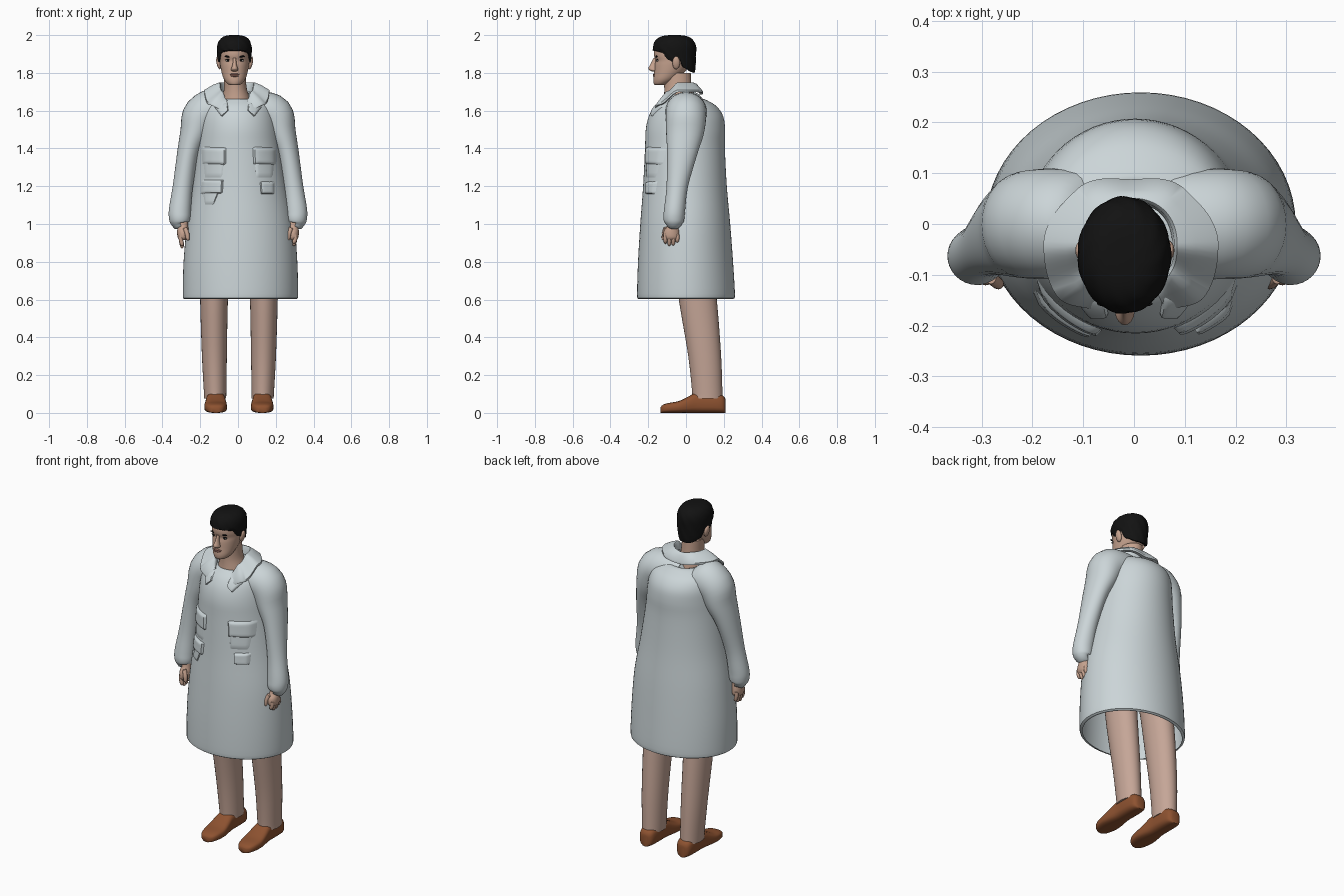
import bpy, bmesh, math
from mathutils import Vector as V
from mathutils.bvhtree import BVHTree

if "Cube" in bpy.data.objects:
    bpy.data.objects.remove(bpy.data.objects["Cube"])


def material(name, rgb):
    m = bpy.data.materials.new(name)
    m.diffuse_color = (*rgb, 1)
    m.use_nodes = True
    m.node_tree.nodes["Principled BSDF"].inputs["Base Color"].default_value = m.diffuse_color
    return m


COAT = material("pale_grey_cloth", (0.60, 0.665, 0.685))
SKIN = material("skin", (0.56, 0.36, 0.27))
TROUSER = material("beige_cloth", (0.56, 0.38, 0.31))
LEATHER = material("brown_leather", (0.27, 0.085, 0.03))
HAIR = material("black_hair", (0.006, 0.006, 0.006))
EYE = material("eye_white", (0.5, 0.48, 0.45))
LIP = material("lip", (0.40, 0.19, 0.15))
TAU = 2 * math.pi


def finish(name, bm, mat, angle=50):
    bmesh.ops.recalc_face_normals(bm, faces=bm.faces[:])
    me = bpy.data.meshes.new(name)
    bm.to_mesh(me)
    bm.free()
    me.materials.append(mat)
    ob = bpy.data.objects.new(name, me)
    bpy.context.collection.objects.link(ob)
    bpy.ops.object.select_all(action='DESELECT')
    ob.select_set(True)
    bpy.context.view_layer.objects.active = ob
    bpy.ops.object.shade_smooth_by_angle(angle=math.radians(angle))
    return ob


def loft(name, rings, mat, closed=True, cap0=False, cap1=False, angle=50):
    bm = bmesh.new()
    vs = [[bm.verts.new(p) for p in r] for r in rings]
    n = len(rings[0])
    for a, b in zip(vs, vs[1:]):
        for i in range(n if closed else n - 1):
            j = (i + 1) % n
            bm.faces.new((a[i], a[j], b[j], b[i]))
    if cap0:
        bm.faces.new(vs[0])
    if cap1:
        bm.faces.new(vs[-1])
    return finish(name, bm, mat, angle)


def smooth(rows, k=4):
    """Catmull-Rom interpolation of rows of numbers."""
    out = []
    for i in range(len(rows) - 1):
        a, b, c, d = (rows[max(0, min(len(rows) - 1, i + o))] for o in (-1, 0, 1, 2))
        for s in range(k):
            t = s / k
            out.append([0.5 * (2 * q + (r - p) * t + (2 * p - 5 * q + 4 * r - w) * t * t
                               + (3 * q - p - 3 * r + w) * t ** 3) for p, q, r, w in zip(a, b, c, d)])
    return out + [list(rows[-1])]


def lerp_table(tab, x):
    for (x0, *a), (x1, *b) in zip(tab, tab[1:]):
        if x <= x1:
            t = max(0, (x - x0) / (x1 - x0))
            t = t * t * (3 - 2 * t)
            return [p + (q - p) * t for p, q in zip(a, b)]
    return list(tab[-1][1:])


def upright(name, rows, mat, n=40, k=4, **kw):
    """Rows of z, centre x, half width, front y, back y."""
    rings = [[(cx + rx * math.cos(i * TAU / n), (f + b) / 2 + (b - f) / 2 * math.sin(i * TAU / n), z)
              for i in range(n)] for z, cx, rx, f, b in smooth(rows, k)]
    return loft(name, rings, mat, **kw)


def ball(name, c, r, mat, tilt=0):
    bm = bmesh.new()
    bmesh.ops.create_uvsphere(bm, u_segments=16, v_segments=10, radius=1)
    for v in bm.verts:
        p = V((v.co.x * r[0], v.co.y * r[1], v.co.z * r[2]))
        v.co = V((p.x * math.cos(tilt) - p.z * math.sin(tilt), p.y,
                  p.x * math.sin(tilt) + p.z * math.cos(tilt))) + V(c)
    return finish(name, bm, mat)


def tube(name, rows, mat, n=12):
    """Rows of x, y, z, radius across, radius along y; path lies mostly in x-z."""
    rows = smooth(rows)
    rings = []
    for i, (x, y, z, r, ry) in enumerate(rows):
        a, b = rows[max(0, i - 1)], rows[min(len(rows) - 1, i + 1)]
        t = V((b[0] - a[0], 0, b[2] - a[2])).normalized()
        rings.append([(x - t.z * r * math.cos(q), y + ry * math.sin(q), z + t.x * r * math.cos(q))
                      for q in (j * TAU / n for j in range(n))])
    return loft(name, rings, mat, cap0=True, cap1=True)


def trees(*obs):
    return [BVHTree.FromPolygons([v.co for v in o.data.vertices],
                                 [p.vertices[:] for p in o.data.polygons]) for o in obs]


def front_y(bvhs, x, z):
    hits = [b.ray_cast(V((x, -2, z)), V((0, 1, 0)))[0] for b in bvhs]
    return min([h.y for h in hits if h] or [-0.1])


def panel(name, quad, depth, bvhs, n=10):
    """Padded cloth patch laid on the coat front; quad = bl, br, tr, tl in x-z."""
    bl, br, tr, tl = [V(q) for q in quad]
    rings = []
    for j in range(n + 1):
        row = []
        for i in range(n + 1):
            u, v = i / n, j / n
            p = bl.lerp(br, u).lerp(tl.lerp(tr, u), v)
            edge = min(i, j, n - i, n - j)
            row.append((p.x, front_y(bvhs, p.x, p.y) + (0.003 if edge == 0 else -depth * (0.85 if edge == 1 else 1)), p.y))
        rings.append(row)
    return loft(name, rings, COAT, closed=False)


# Coat body: open bell with a slightly turned-in hem
body = upright("coat_body", [
    (0.602, 0.012, 0.288, -0.243, 0.243), (0.605, 0.012, 0.300, -0.254, 0.253),
    (0.63, 0.013, 0.305, -0.259, 0.259), (0.80, 0.013, 0.301, -0.254, 0.249),
    (1.0, 0.014, 0.284, -0.242, 0.234), (1.2, 0.010, 0.25, -0.227, 0.216),
    (1.4, 0.004, 0.223, -0.217, 0.206), (1.5, 0.002, 0.212, -0.213, 0.207),
    (1.57, 0.0, 0.202, -0.197, 0.197), (1.62, 0, 0.185, -0.17, 0.165),
    (1.65, 0, 0.15, -0.14, 0.12), (1.662, 0, 0.11, -0.122, 0.09), (1.655, 0, 0.08, -0.10, 0.07)],
    COAT, n=64)

# Sleeves, hands, trouser legs and shoes, mirrored
sleeves = []
for side, s, low in (("right", 1, 0.0), ("left", -1, -0.012)):
    sleeves.append(tube(side + "_sleeve", [
        (0, 0, 1.60, 0.085, 0.10), (s * 0.11, 0.0, 1.60, s * 0.10, 0.108),
        (s * 0.19, 0, 1.575, s * 0.104, 0.108), (s * 0.23, -0.005, 1.48, s * 0.078, 0.10),
        (s * 0.265, -0.02, 1.37, s * 0.058, 0.08), (s * 0.292, -0.046, 1.2, s * 0.053, 0.057),
        (s * 0.307, -0.06, 1.08, s * 0.058, 0.056), (s * 0.309, -0.064, 1.035, s * 0.057, 0.056),
        (s * 0.308, -0.064, 1.008, s * 0.05, 0.05), (s * 0.307, -0.064, 1.005, s * 0.036, 0.036)], COAT, 32))
    hx = s * 0.292
    upright(side + "_palm", [(1.04, hx, 0.026, -0.092, -0.04), (0.99, hx, 0.028, -0.10, -0.04),
                             (0.96, hx, 0.03, -0.118, -0.036), (0.93, hx, 0.028, -0.12, -0.036),
                             (0.915, hx, 0.018, -0.11, -0.045)], SKIN, n=20, cap0=True, cap1=True)
    for i, tip in enumerate((0.897, 0.886, 0.888, 0.90)):
        y = -0.109 + i * 0.021
        tube(f"{side}_finger_{i + 1}", [
            (s * 0.302, y, 0.945, 0.011, 0.011), (s * 0.303, y, 0.92, 0.011, 0.0105),
            (s * 0.296, y, tip + 0.008 + low, 0.010, 0.0095), (s * 0.292, y, tip + low, 0.004, 0.004)], SKIN)
    tube(side + "_thumb", [(s * 0.282, -0.105, 0.98, 0.012, 0.013), (s * 0.270, -0.115, 0.95, 0.012, 0.012),
                           (s * 0.266, -0.118, 0.922, 0.010, 0.01), (s * 0.266, -0.117, 0.912, 0.004, 0.004)], SKIN)

    def lx(x):
        return 0.005 + s * x
    upright(side + "_trouser_leg", [
        (1.0, lx(0.115), 0.09, -0.10, 0.12), (0.8, lx(0.128), 0.08, -0.065, 0.14),
        (0.58, lx(0.132), 0.073, -0.035, 0.165), (0.3, lx(0.130), 0.066, 0.012, 0.186),
        (0.1, lx(0.126), 0.059, 0.033, 0.193), (0.075, lx(0.126), 0.058, 0.03, 0.194)],
        TROUSER, n=32, cap0=True, cap1=True)
    shoe = smooth([(-0.134, 0.02, 0.03), (-0.122, 0.040, 0.043), (-0.09, 0.054, 0.053), (-0.04, 0.060, 0.062),
                   (0.01, 0.056, 0.085), (0.06, 0.050, 0.11), (0.13, 0.050, 0.11), (0.18, 0.046, 0.10),
                   (0.202, 0.036, 0.085), (0.21, 0.02, 0.07)], 3)
    rings = []
    for y, w, h in shoe:
        ring = []
        for i in range(24):
            c, q = math.cos(i * TAU / 24), math.sin(i * TAU / 24)
            zz = h / 2 + h / 2 * math.copysign(abs(q) ** 0.6, q)
            ring.append((lx(0.123) + w * math.copysign(abs(c) ** 0.75, c), y, zz))
        rings.append(ring)
    loft(side + "_shoe", rings, LEATHER, cap0=True, cap1=True)

# Folded collar, open at the front: angle, inner radius, top z, outer radius, outer z
collar = [(0, 0.085, 1.742, 0.128, 1.69), (45, 0.088, 1.75, 0.152, 1.702), (90, 0.085, 1.75, 0.172, 1.702),
          (125, 0.09, 1.705, 0.178, 1.635), (152, 0.10, 1.655, 0.148, 1.605)]
rings = []
for i in range(-38, 39):
    ph = math.radians(i * 4)
    r0, z0, r1, z1 = lerp_table(collar, abs(i * 4))
    section = [(r0 - 0.004, z0 - 0.05), (r0, z0 - 0.008), (r0 + 0.006, z0), (r0 + 0.015, z0 - 0.003),
               ((r0 + r1) / 2, (z0 + z1) / 2 + 0.010), (r1, z1 + 0.008), (r1, z1 - 0.004), (r1 - 0.02, z1 - 0.004)]
    rings.append([(-0.006 + r * math.sin(ph), -0.04 + r * math.cos(ph), z) for r, z in section])
loft("collar", rings, COAT, closed=False)

# Lapels and pockets laid on the coat front
coat = trees(body, *sleeves)
for side, s in (("right", 1), ("left", -1)):
    panel(side + "_lapel", [(s * 0.05, 1.60), (s * 0.085, 1.565), (s * 0.135, 1.63), (s * 0.055, 1.65)], 0.012, coat)
for name, x0, x1, taper in (("left", -0.197, -0.062, 0), ("right", 0.075, 0.205, 0)):
    panel(name + "_chest_pocket", [(x0 + 0.02, 1.24), (x1 - 0.02, 1.24), (x1, 1.40), (x0, 1.40)], 0.006, coat)
    panel(name + "_chest_pocket_flap", [(x0 + 0.006, 1.315), (x1, 1.31), (x1, 1.405), (x0, 1.41)], 0.016, coat)
panel("left_lower_pocket", [(-0.175, 1.10), (-0.13, 1.10), (-0.075, 1.22), (-0.2, 1.22)], 0.007, coat)
panel("left_lower_pocket_flap", [(-0.2, 1.158), (-0.08, 1.16), (-0.075, 1.235), (-0.195, 1.235)], 0.015, coat)
panel("right_lower_pocket_flap", [(0.12, 1.158), (0.195, 1.158), (0.195, 1.225), (0.115, 1.225)], 0.015, coat)

# Neck and head
HX = -0.018
upright("neck", [(1.60, -0.01, 0.085, -0.13, 0.05), (1.66, -0.01, 0.075, -0.118, 0.04),
                 (1.72, -0.014, 0.06, -0.115, 0.03), (1.80, HX, 0.058, -0.12, 0.025)], SKIN, n=28, cap0=True, cap1=True)
head = upright("head", [
    (1.735, HX, 0.02, -0.162, -0.115), (1.742, HX, 0.038, -0.17, -0.09), (1.765, HX, 0.056, -0.173, -0.05),
    (1.80, HX, 0.068, -0.169, -0.01), (1.84, HX, 0.076, -0.166, 0.02), (1.865, HX, 0.079, -0.162, 0.03),
    (1.89, HX, 0.080, -0.169, 0.036), (1.92, HX, 0.078, -0.168, 0.038), (1.96, HX, 0.066, -0.15, 0.03),
    (1.985, HX, 0.03, -0.10, -0.02)], SKIN, cap0=True, cap1=True)
face = trees(head)
upright("nose", [(1.808, HX, 0.010, -0.18, -0.155), (1.814, HX, 0.019, -0.192, -0.15), (1.825, HX, 0.017, -0.199, -0.15),
                 (1.85, HX, 0.010, -0.186, -0.15), (1.88, HX, 0.008, -0.172, -0.15)], SKIN, n=16, cap0=True, cap1=True)
for i, (z, w) in enumerate(((1.792, 0.026), (1.784, 0.022))):
    ball(("upper_lip", "lower_lip")[i], (HX, front_y(face, HX, z) + 0.001, z), (w, 0.006, 0.005), LIP)
for side, s in (("right", 1), ("left", -1)):
    x = HX + s * 0.035
    y = front_y(face, x, 1.865)
    ball(side + "_eye", (x, y + 0.001, 1.865), (0.014, 0.005, 0.006), EYE)
    ball(side + "_iris", (x, y - 0.002, 1.865), (0.006, 0.004, 0.006), HAIR)
    ball(side + "_upper_lash", (x, y, 1.871), (0.016, 0.006, 0.0025), HAIR, -s * 0.1)
    ball(side + "_eyebrow", (x, front_y(face, x, 1.886) + 0.001, 1.886), (0.020, 0.006, 0.0045), HAIR, s * 0.12)
    ball(side + "_ear", (HX + s * 0.084, -0.052, 1.853), (0.012, 0.020, 0.035), SKIN, -s * 0.2)

# Short hair cap with a hairline that varies from brow to nape
line = [(-1, 1.916), (-0.62, 1.908), (-0.3, 1.868), (0, 1.852), (0.2, 1.88), (0.5, 1.825), (1, 1.80)]
levels, n = 14, 72
rings = [[] for _ in range(levels + 9)]
for i in range(n):
    a = i * TAU / n
    c, q = math.cos(a), math.sin(a)
    bottom = lerp_table(line, q)[0]
    pts = [(0.80, bottom + 0.004)]
    for j in range(8):
        t = j / 8
        pts.append((0.92 + 0.08 * math.sqrt(t), bottom + (1.92 - bottom) * t))
    for j in range(levels):
        e = j / (levels - 1) * math.pi / 2 * 0.99
        pts.append((math.cos(e) ** 0.62, 1.92 + 0.08 * math.sin(e) ** 0.85))
    for j, (r, z) in enumerate(pts):
        r *= 1 + 0.012 * math.sin(11 * a + j * 0.9) * (j > 0)
        rings[j].append((-0.019 + 0.092 * r * c, -0.061 + 0.115 * r * q, z))
loft("hair", rings, HAIR, cap1=True)
